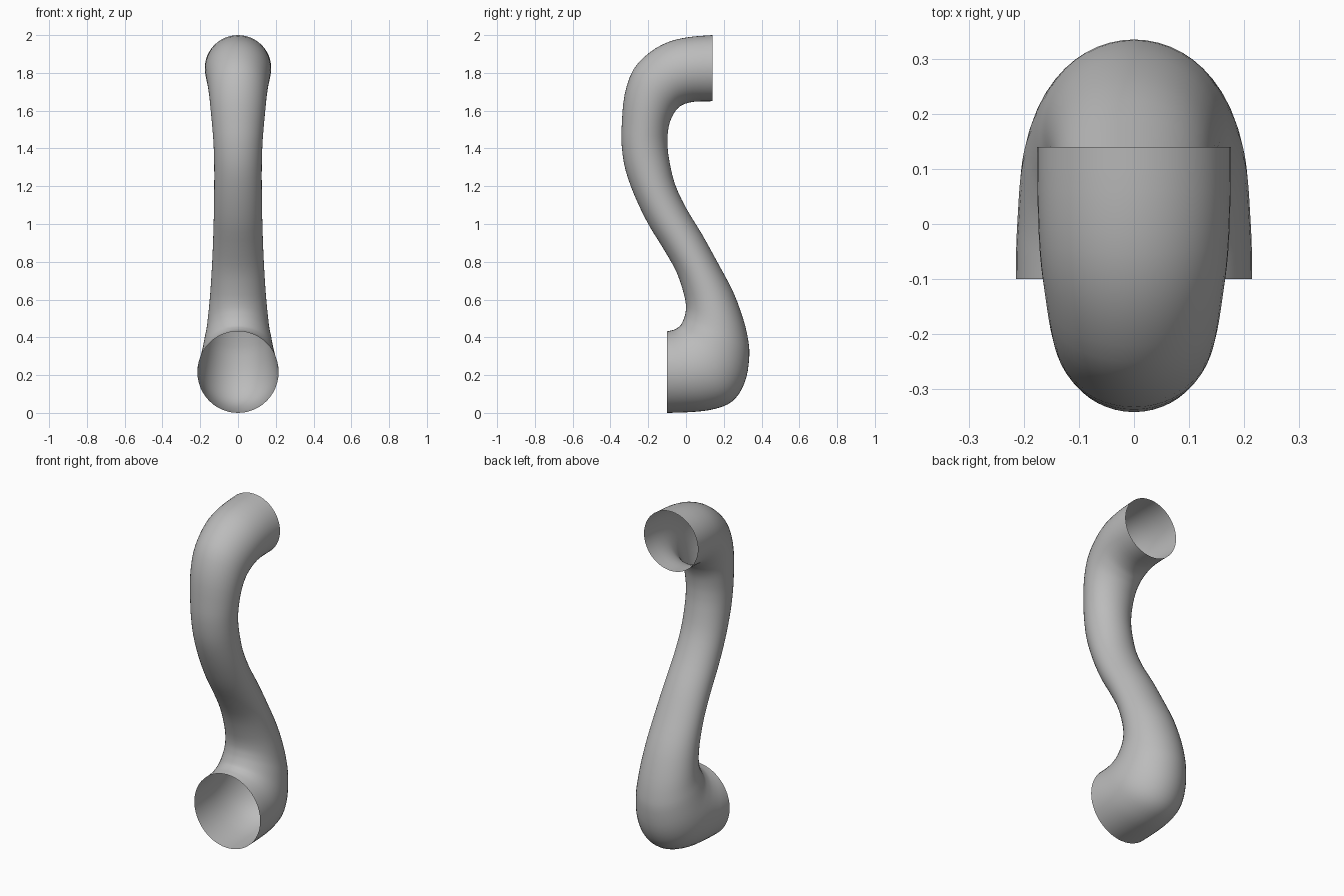
import bpy, bmesh, math
from mathutils import Vector

cube = bpy.data.objects.get("Cube")
if cube:
    bpy.data.objects.remove(cube, do_unlink=True)

grey = bpy.data.materials.new("plain grey")
grey.use_nodes = True
COLOUR = (0.5, 0.5, 0.5, 1)
grey.diffuse_color = COLOUR
grey.node_tree.nodes["Principled BSDF"].inputs["Base Color"].default_value = COLOUR

# Cross-sections from the upper mouth to the lower one:
# front edge (y, z), back edge (y, z), half width in x
SECTIONS = [
    (.14, 2.0, .14, 1.65, .176),
    (.02, 1.99, .04, 1.647, .175),
    (-.09, 1.965, -.02, 1.63, .171),
    (-.19, 1.91, -.05, 1.605, .163),
    (-.277, 1.82, -.07, 1.575, .154),
    (-.325, 1.685, -.088, 1.53, .145),
    (-.34, 1.525, -.097, 1.475, .135),
    (-.34, 1.41, -.098, 1.42, .129),
    (-.32, 1.285, -.09, 1.345, .126),
    (-.27, 1.145, -.06, 1.215, .126),
    (-.2, 1.0, 0, 1.085, .128),
    (-.12, .87, .085, .945, .132),
    (-.05, .745, .165, .80, .138),
    (-.01, .625, .25, .64, .147),
    (0, .56, .305, .49, .157),
    (-.005, .52, .33, .38, .166),
    (-.014, .492, .335, .30, .176),
    (-.03, .462, .32, .19, .189),
    (-.045, .45, .28, .10, .20),
    (-.062, .441, .22, .045, .207),
    (-.08, .436, .125, .015, .211),
    (-.092, .433, .02, .004, .214),
    (-.10, .432, -.10, 0, .215),
]
SIDES, STEPS = 48, 3


def spline(rows, steps):
    """Smooth the rows with a Catmull-Rom curve through all of them."""
    pts = [Vector(r) for r in rows]
    pts = [2 * pts[0] - pts[1]] + pts + [2 * pts[-1] - pts[-2]]
    out = []
    for a, b, c, d in zip(pts, pts[1:], pts[2:], pts[3:]):
        for k in range(steps):
            t = k / steps
            out.append(.5 * (2 * b + (c - a) * t + (2 * a - 5 * b + 4 * c - d) * t ** 2
                             + (3 * b - a - 3 * c + d) * t ** 3))
    return out + [pts[-2]]


# Open-ended S-shaped tube lofted through the elliptical sections
bm = bmesh.new()
rings = []
for fy, fz, by, bz, w in spline(SECTIONS, STEPS):
    front, back = Vector((0, fy, fz)), Vector((0, by, bz))
    centre, arm = (front + back) / 2, (front - back) / 2
    ring = []
    for i in range(SIDES):
        a = math.tau * i / SIDES
        ring.append(bm.verts.new(centre + arm * math.cos(a) + Vector((w * math.sin(a), 0, 0))))
    rings.append(ring)
for r, s in zip(rings, rings[1:]):
    for i in range(SIDES):
        j = (i + 1) % SIDES
        bm.faces.new((r[i], s[i], s[j], r[j]))

mesh = bpy.data.meshes.new("curved_pipe")
bm.to_mesh(mesh)
bm.free()
mesh.materials.append(grey)
mesh.shade_smooth()
pipe = bpy.data.objects.new("curved_pipe", mesh)
bpy.context.collection.objects.link(pipe)
